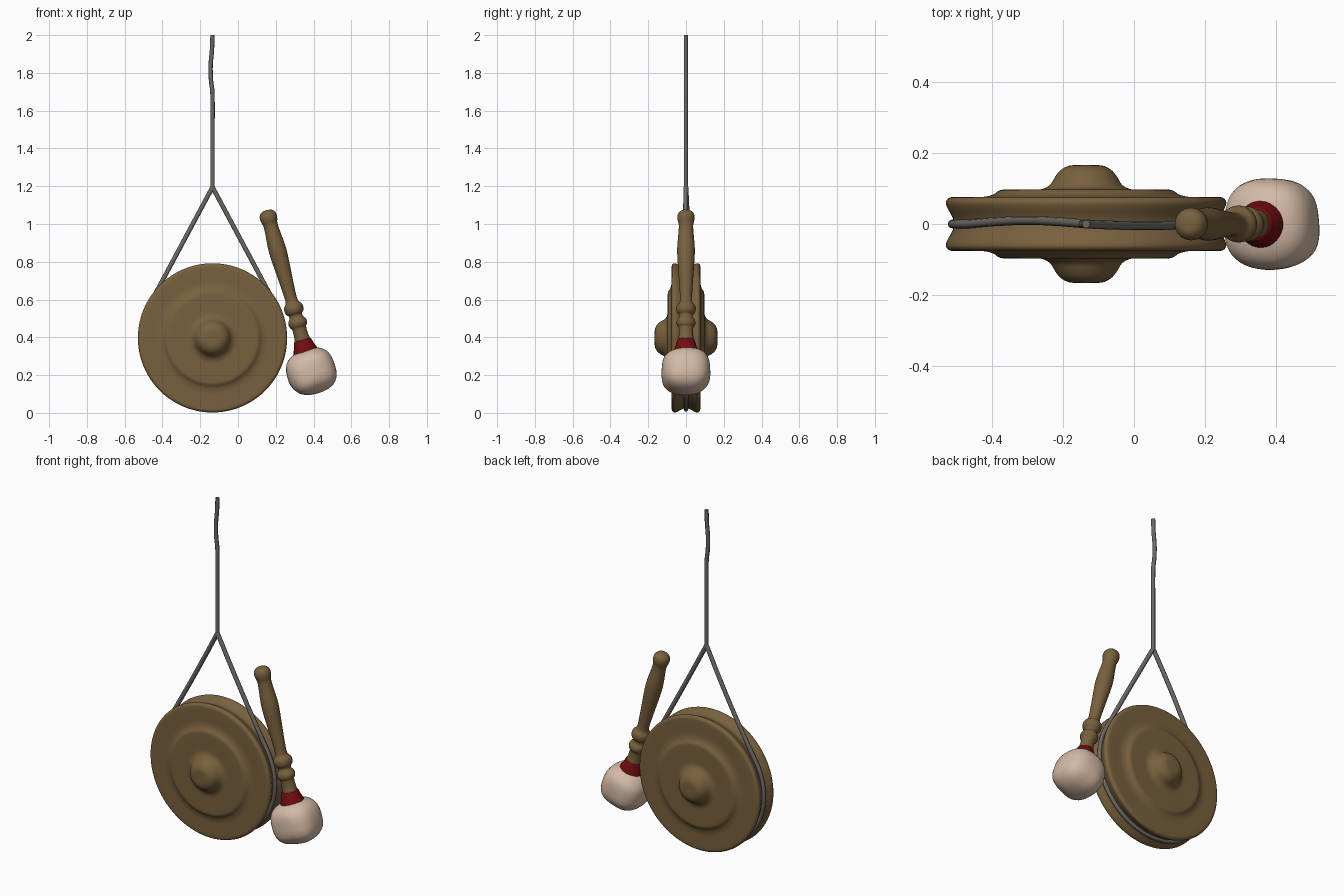
import bpy, bmesh, math, random
from mathutils import Vector, Matrix

if "Cube" in bpy.data.objects:
    bpy.data.objects.remove(bpy.data.objects["Cube"])

random.seed(4)


def material(name, rgb):
    m = bpy.data.materials.new(name)
    m.diffuse_color = (*rgb, 1)
    m.use_nodes = True
    m.node_tree.nodes["Principled BSDF"].inputs["Base Color"].default_value = m.diffuse_color
    return m


BRONZE = material("bronze brown", (0.19, 0.118, 0.048))
GREY = material("rope grey", (0.15, 0.14, 0.125))
RED = material("dark red", (0.17, 0.004, 0.006))
CREAM = material("felt cream", (0.66, 0.49, 0.38))


def smooth_path(pts, steps=4):
    """Catmull-Rom curve through the given points."""
    p = [Vector(q) for q in pts]
    p = [2 * p[0] - p[1]] + p + [2 * p[-1] - p[-2]]
    out = []
    for a, b, c, d in zip(p, p[1:], p[2:], p[3:]):
        for i in range(steps):
            t = i / steps
            out.append(0.5 * (2 * b + (c - a) * t + (2 * a - 5 * b + 4 * c - d) * t * t
                              + (3 * b - a - 3 * c + d) * t ** 3))
    return out + [p[-2]]


def finish(name, bm, mat, matrix=Matrix()):
    bmesh.ops.recalc_face_normals(bm, faces=bm.faces)
    for f in bm.faces:
        f.smooth = True
    me = bpy.data.meshes.new(name)
    bm.to_mesh(me)
    bm.free()
    me.transform(matrix)
    me.materials.append(mat)
    ob = bpy.data.objects.new(name, me)
    bpy.context.collection.objects.link(ob)
    return ob


def lathe(name, profile, mat, matrix, sides):
    """Spin (radius, height) points round local z."""
    bm = bmesh.new()
    vs = [bm.verts.new((max(r, 0), 0, h)) for r, h in profile]
    es = [bm.edges.new(pair) for pair in zip(vs, vs[1:])]
    bmesh.ops.spin(bm, geom=vs + es, cent=(0, 0, 0), axis=(0, 0, 1),
                   angle=math.tau, steps=sides, use_duplicate=False)
    bmesh.ops.remove_doubles(bm, verts=bm.verts, dist=1e-5)
    return finish(name, bm, mat, matrix)


def rope(name, pts, radius):
    cu = bpy.data.curves.new(name, 'CURVE')
    cu.dimensions = '3D'
    cu.bevel_depth = radius
    cu.bevel_resolution = 3
    cu.use_fill_caps = True
    sp = cu.splines.new('POLY')
    sp.points.add(len(pts) - 1)
    for p, q in zip(sp.points, pts):
        p.co = (*q, 1)
    sp.use_smooth = True
    cu.materials.append(GREY)
    ob = bpy.data.objects.new(name, cu)
    bpy.context.collection.objects.link(ob)


# Gong disc: boss, raised plateau, rim and rope groove, mirrored front to back
GX, GZ = -0.135, 0.397
half = [(0, .166), (.03, .166), (.052, .163), (.074, .15), (.089, .13), (.101, .111), (.122, .099),
        (.15, .097), (.225, .097), (.245, .094), (.262, .083), (.285, .077), (.31, .076),
        (.37, .076), (.387, .073), (.395, .062), (.391, .046), (.377, .02), (.371, 0)]
half = [tuple(v) for v in smooth_path(half, 3)]
profile = half + [(r, -h) for r, h in reversed(half[:-1])]
lathe("gong", profile, BRONZE,
      Matrix.Translation((GX, 0, GZ)) @ Matrix.Rotation(math.pi / 2, 4, 'X'), 96)

# Hanging rope with a slight wobble
rope("hanging_rope", smooth_path([(GX, 0, 1.18), (GX, 0, 1.45), (GX, 0, 1.68), (GX - .008, 0, 1.76),
                                  (GX - .01, 0, 1.84), (GX - .003, 0, 1.92), (GX, 0, 2.0)]), 0.0115)

# Sling rope: two straight legs, then round the groove
apex = Vector((GX, 0, 1.195))
R = 0.377
tangent = math.acos(R / (apex.z - GZ))
arc = [Vector((GX + R * math.sin(a), 0, GZ + R * math.cos(a)))
       for a in [tangent + (math.tau - 2 * tangent) * i / 60 for i in range(61)]]
bow = Vector((0, .01, 0))
left = [arc[-1].lerp(apex, t) + bow * math.sin(math.pi * t) for t in (.2, .4, .6, .8)]
right = [apex.lerp(arc[0], t) - bow * .5 * math.sin(math.pi * t) for t in (.2, .4, .6, .8)]
rope("sling_rope", [apex] + right + arc + left + [apex], 0.0125)

# Mallet frame: origin at the head, local z up the tilted handle
tilt = Matrix.Translation((0.387, 0, 0.22)) @ Matrix.Rotation(math.radians(-15.5), 4, 'Y')

# Turned handle
handle = [(0, .885), (.025, .882), (.041, .867), (.046, .847), (.043, .825), (.038, .805),
          (.040, .76), (.046, .69), (.046, .63), (.040, .54), (.034, .45), (.032, .395),
          (.037, .375), (.049, .36), (.052, .342), (.047, .323), (.036, .31), (.037, .295),
          (.047, .28), (.050, .265), (.046, .25), (.038, .237), (.038, .2), (.042, .16), (.042, .05)]
lathe("mallet_handle", smooth_path(handle, 3), BRONZE, tilt, 32)

# Red collar
collar = [(.03, .172), (.045, .172), (.048, .165), (.055, .14), (.066, .112), (.07, .09), (.03, .09)]
lathe("mallet_collar", collar, RED, tilt, 32)

# Lumpy, slightly boxy felt head
bm = bmesh.new()
bmesh.ops.create_icosphere(bm, subdivisions=3, radius=1)
lumps = [(Vector([random.gauss(0, 1) for _ in range(3)]).normalized(), random.uniform(-.05, .05))
         for _ in range(26)]
for v in bm.verts:
    n = v.co.normalized()
    box = (abs(n.x) ** 2.7 + abs(n.y) ** 2.7 + abs(n.z) ** 2.7) ** (-1 / 2.7)
    bump = sum(h * math.exp(-(n - c).length_squared / .12) for c, h in lumps)
    s = box * (1 + bump)
    v.co = Vector((n.x * .131, n.y * .129, n.z * .122)) * s
head = finish("mallet_head", bm, CREAM, tilt)
head.modifiers.new("soften", 'SUBSURF').levels = 1
